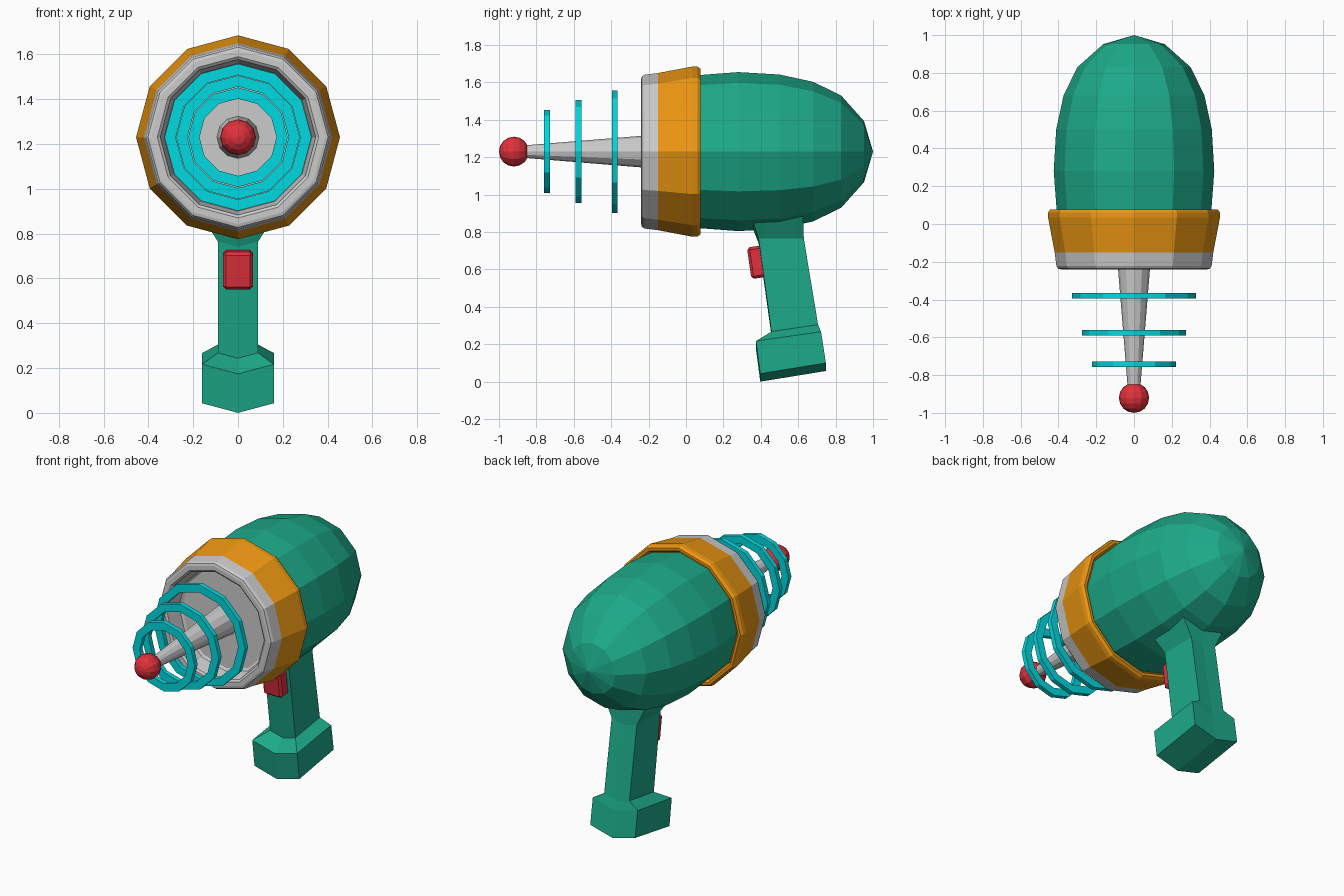
import bpy, bmesh, math
from mathutils import Matrix

if "Cube" in bpy.data.objects:
    bpy.data.objects.remove(bpy.data.objects["Cube"])

AXIS_Z = 1.23
SIDES = 12


def material(name, rgb):
    m = bpy.data.materials.new(name)
    m.diffuse_color = (*rgb, 1)
    m.use_nodes = True
    m.node_tree.nodes["Principled BSDF"].inputs["Base Color"].default_value = m.diffuse_color
    return m


GREEN = material("green", (0.012, 0.40, 0.25))
ORANGE = material("orange", (0.85, 0.31, 0.006))
CYAN = material("cyan", (0.0, 0.70, 0.75))
RED = material("red", (0.75, 0.03, 0.045))


def finish(name, bm, mat=None):
    bmesh.ops.remove_doubles(bm, verts=bm.verts, dist=1e-5)
    bmesh.ops.recalc_face_normals(bm, faces=bm.faces)
    mesh = bpy.data.meshes.new(name)
    bm.to_mesh(mesh)
    bm.free()
    ob = bpy.data.objects.new(name, mesh)
    bpy.context.collection.objects.link(ob)
    if mat:
        mesh.materials.append(mat)
    return ob


def lathe(name, profile, mat=None, closed=False):
    """Turn (y, radius) points around the barrel axis."""
    bm = bmesh.new()
    rows = []
    for y, r in profile:
        if r == 0:
            rows.append([bm.verts.new((0, y, AXIS_Z))] * SIDES)
        else:
            rows.append([bm.verts.new((r * math.cos(k * math.tau / SIDES), y,
                                       AXIS_Z + r * math.sin(k * math.tau / SIDES)))
                         for k in range(SIDES)])
    pairs = list(zip(rows, rows[1:]))
    if closed:
        pairs.append((rows[-1], rows[0]))
    for a, b in pairs:
        for k in range(SIDES):
            n = (k + 1) % SIDES
            quad = list(dict.fromkeys((a[k], a[n], b[n], b[k])))
            bm.faces.new(quad)
    return finish(name, bm, mat)


# Egg-shaped body
lathe("body", [(0.0, 0), (0.0, 0.40), (0.08, 0.41), (0.28, 0.425), (0.50, 0.412),
               (0.68, 0.373), (0.83, 0.30), (0.952, 0.163), (1.0, 0)], GREEN)

# Collar around the front of the body
lathe("collar", [(-0.15, 0.42), (0.035, 0.455), (0.062, 0.454), (0.077, 0.443),
                 (0.077, 0.425), (0.06, 0.412), (0.06, 0.39), (-0.15, 0.39)], ORANGE, True)

# Muzzle dish with a recessed face
lathe("muzzle_dish", [(-0.10, 0), (-0.10, 0.38), (-0.15, 0.42), (-0.222, 0.411),
                      (-0.236, 0.402), (-0.24, 0.388), (-0.24, 0.36), (-0.23, 0.347),
                      (-0.13, 0.33), (-0.12, 0.315), (-0.12, 0)])

# Tapered emitter rod and its ball tip
lathe("emitter_rod", [(-0.11, 0), (-0.11, 0.095), (-0.87, 0.033), (-0.87, 0)])
bm = bmesh.new()
bmesh.ops.create_uvsphere(bm, u_segments=12, v_segments=8, radius=0.08,
                          matrix=Matrix.Translation((0, -0.92, AXIS_Z)) @ Matrix.Rotation(math.pi / 2, 4, 'X'))
finish("emitter_ball", bm, RED)

# Floating energy rings
for i, (y, r) in enumerate([(-0.38, 0.328), (-0.575, 0.276), (-0.743, 0.222)]):
    h, w = 0.015, 0.05
    lathe(f"energy_ring_{i + 1}", [(y - h, r), (y + h, r), (y + h, r - w), (y - h, r - w)], CYAN, True)

# Grip: sections with a shallow V across x, as (front y, front z, back y, back z, half width)
sections = [(0.355, 0.865, 0.625, 0.90, 0.155), (0.388, 0.765, 0.63, 0.765, 0.09),
            (0.457, 0.268, 0.706, 0.305, 0.09), (0.374, 0.217, 0.722, 0.267, 0.16),
            (0.397, 0.043, 0.748, 0.10, 0.16)]
bm = bmesh.new()
loops = []
for yf, zf, yb, zb, w in sections:
    d = w * math.tan(math.radians(15))
    loops.append([bm.verts.new(c) for c in (
        (-w, yf, zf), (0, yf, zf - d), (w, yf, zf),
        (w, yb, zb), (0, yb, zb - d), (-w, yb, zb))])
for a, b in zip(loops, loops[1:]):
    for k in range(6):
        n = (k + 1) % 6
        bm.faces.new((a[k], a[n], b[n], b[k]))
for l in (loops[0], loops[-1]):
    bm.faces.new((l[0], l[1], l[4], l[5]))
    bm.faces.new((l[1], l[2], l[3], l[4]))
finish("grip", bm, GREEN)

# Trigger, tilted with the grip
bm = bmesh.new()
bmesh.ops.create_cube(bm, size=1, matrix=Matrix.Diagonal((0.135, 0.13, 0.17, 1)))
bmesh.ops.bevel(bm, geom=list(bm.edges), offset=0.014, segments=1, affect='EDGES')
bmesh.ops.transform(bm, verts=bm.verts,
                    matrix=Matrix.Translation((0, 0.402, 0.642)) @ Matrix.Rotation(math.radians(8), 4, 'X'))
finish("trigger", bm, RED)
